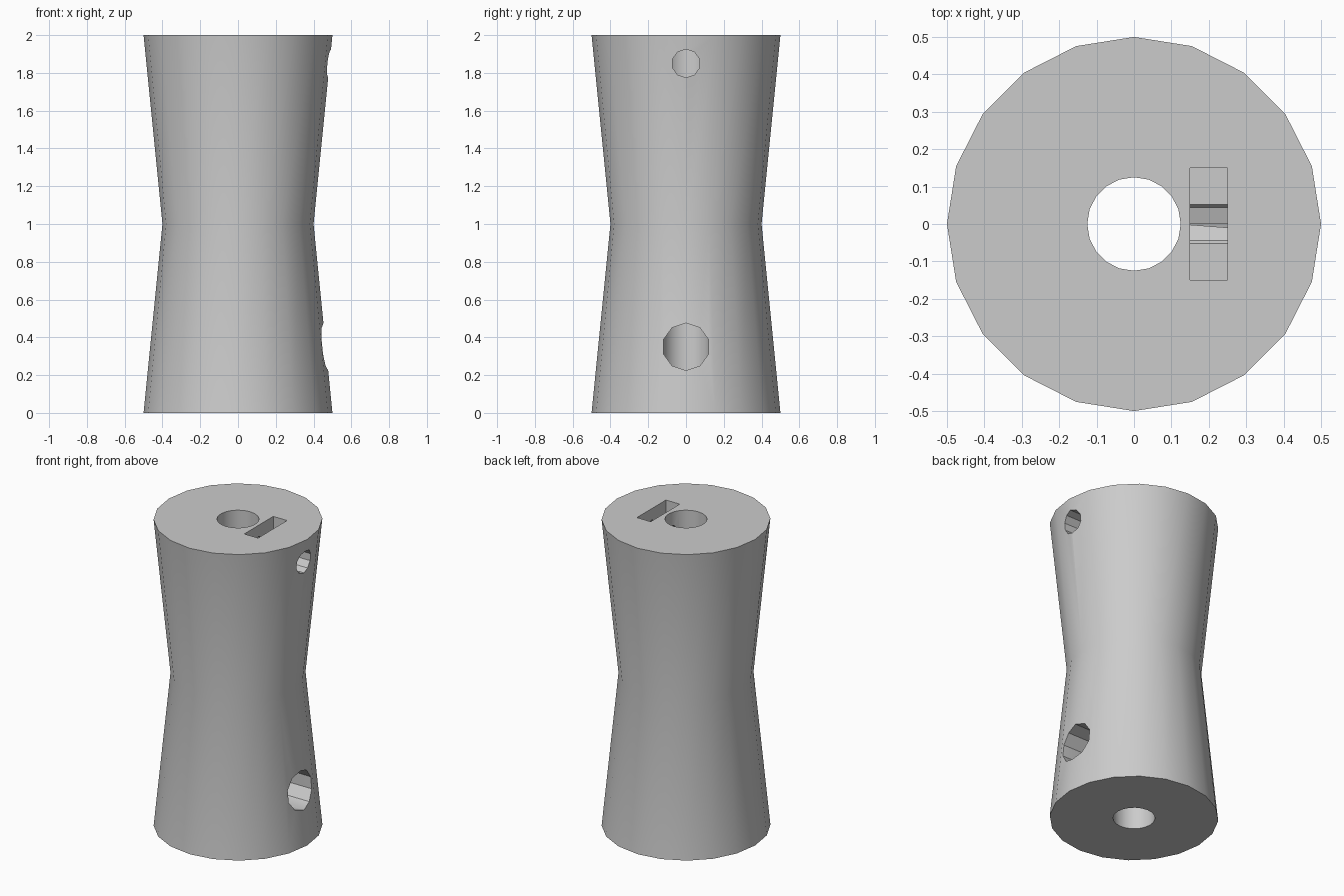
import bpy
import math

HEIGHT = 2.0
RIM, WAIST, BORE = 0.5, 0.4, 0.125

cube = bpy.data.objects.get("Cube")
if cube:
    bpy.data.objects.remove(cube, do_unlink=True)

grey = bpy.data.materials.new("plain grey")
grey.use_nodes = True
COLOUR = (0.6, 0.6, 0.6, 1)
grey.diffuse_color = COLOUR
grey.node_tree.nodes["Principled BSDF"].inputs["Base Color"].default_value = COLOUR


def lathe(name, profile, sides):
    """Revolve a closed (radius, height) profile about z."""
    verts, faces = [], []
    count = len(profile)
    for i in range(sides):
        a = math.tau * i / sides
        verts += [(r * math.cos(a), r * math.sin(a), z) for r, z in profile]
        j = (i + 1) % sides
        for k in range(count):
            m = (k + 1) % count
            faces.append((i * count + k, j * count + k, j * count + m, i * count + m))
    mesh = bpy.data.meshes.new(name)
    mesh.from_pydata(verts, [], faces)
    mesh.materials.append(grey)
    obj = bpy.data.objects.new(name, mesh)
    bpy.context.collection.objects.link(obj)
    return obj


def cut(target, cutter):
    """Subtract the cutter from the target and discard it."""
    cutter.hide_render = True
    cutter.data.materials.append(grey)
    mod = target.modifiers.new("cut", 'BOOLEAN')
    mod.operation = 'DIFFERENCE'
    mod.solver = 'EXACT'
    mod.object = cutter
    bpy.ops.object.select_all(action='DESELECT')
    target.select_set(True)
    bpy.context.view_layer.objects.active = target
    bpy.ops.object.modifier_apply(modifier=mod.name)
    bpy.data.objects.remove(cutter, do_unlink=True)


# Waisted column with a bore running right through it
column = lathe("waisted_column", [
    (BORE, 0), (RIM, 0), (WAIST, HEIGHT / 2), (RIM, HEIGHT), (BORE, HEIGHT)], 20)

# Side holes on the left, reaching into the bore
for z, radius in ((0.35, 0.125), (1.85, 0.075)):
    bpy.ops.mesh.primitive_cylinder_add(
        vertices=10, radius=radius, depth=0.6,
        location=(0.3, 0, z), rotation=(math.pi / 2, 0, math.pi / 2))
    cut(column, bpy.context.object)

# Rectangular slot sunk into the top
SLOT_DEPTH = 0.2
bpy.ops.mesh.primitive_cube_add(size=1, location=(0.2, 0, HEIGHT))
slot = bpy.context.object
slot.scale = (0.1, 0.3, 2 * SLOT_DEPTH)
cut(column, slot)

# Smooth sides with crisp rims and hole edges
bpy.ops.object.select_all(action='DESELECT')
column.select_set(True)
bpy.context.view_layer.objects.active = column
bpy.ops.object.shade_smooth_by_angle(angle=math.radians(30))
